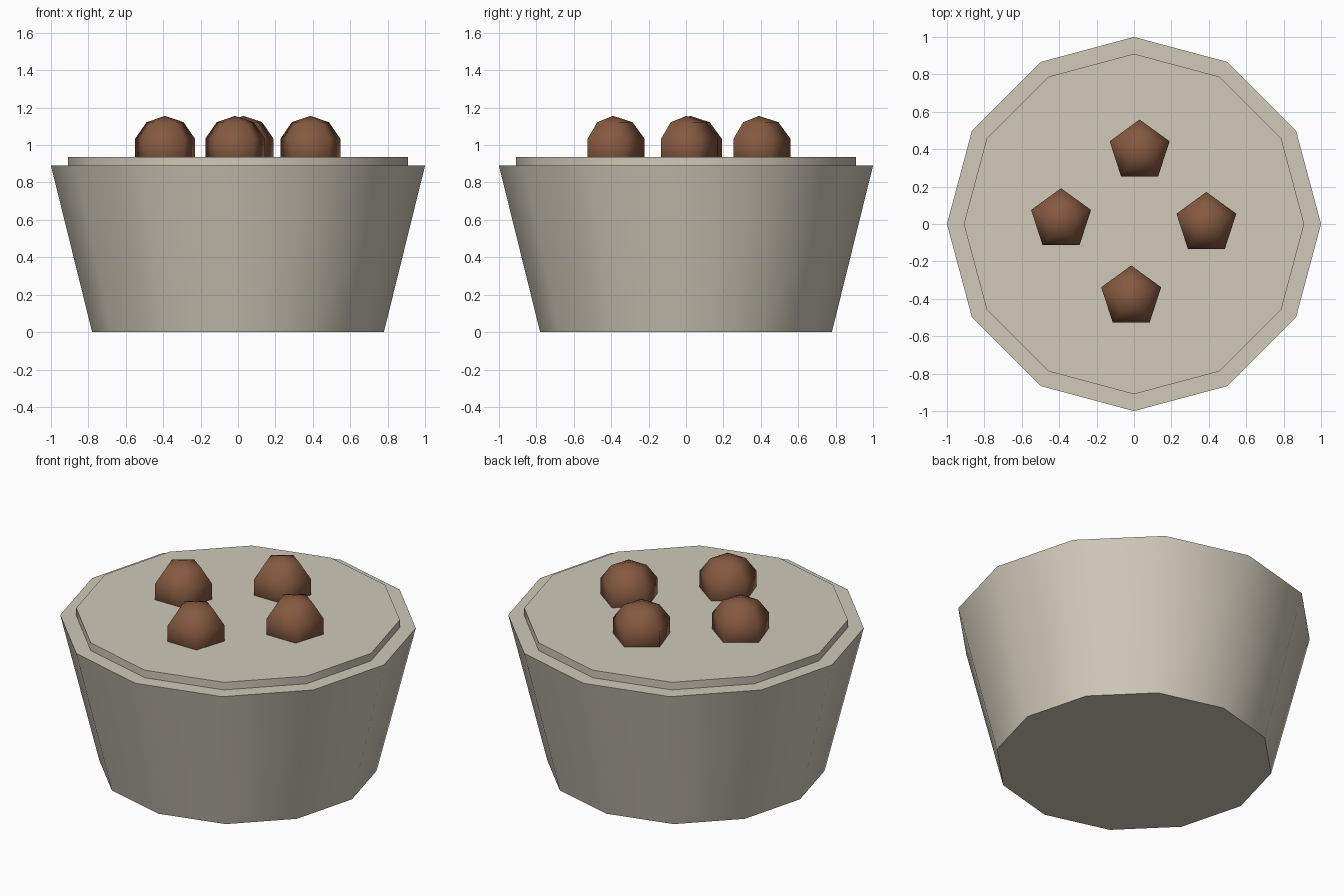
import bpy, bmesh, math

cube = bpy.data.objects.get("Cube")
if cube:
    bpy.data.objects.remove(cube)


def material(name, rgb):
    m = bpy.data.materials.new(name)
    m.use_nodes = True
    m.diffuse_color = (*rgb, 1)
    m.node_tree.nodes["Principled BSDF"].inputs["Base Color"].default_value = (*rgb, 1)
    return m


def lathe(name, profile, sides, mat, location=(0, 0, 0), angle=40):
    """Turn (radius, z) points into a closed body with a corner facing +y."""
    bm = bmesh.new()
    rings = []
    for r, z in profile:
        if r < 1e-5:
            rings.append([bm.verts.new((0, 0, z))] * sides)
            continue
        turns = [math.pi / 2 + math.tau * i / sides for i in range(sides)]
        rings.append([bm.verts.new((r * math.cos(a), r * math.sin(a), z)) for a in turns])
    for low, high in zip(rings, rings[1:]):
        for i in range(sides):
            j = (i + 1) % sides
            bm.faces.new(dict.fromkeys((low[i], low[j], high[j], high[i])))
    # Flat caps on open ends
    for ring, r in ((rings[0][::-1], profile[0][0]), (rings[-1], profile[-1][0])):
        if r > 1e-5:
            bm.faces.new(ring)
    bmesh.ops.recalc_face_normals(bm, faces=bm.faces)
    mesh = bpy.data.meshes.new(name)
    bm.to_mesh(mesh)
    bm.free()
    mesh.materials.append(mat)
    obj = bpy.data.objects.new(name, mesh)
    obj.location = location
    bpy.context.collection.objects.link(obj)
    bpy.ops.object.select_all(action="DESELECT")
    obj.select_set(True)
    bpy.context.view_layer.objects.active = obj
    bpy.ops.object.shade_smooth_by_angle(angle=math.radians(angle))
    return obj


cream = material("warm cream", (0.63, 0.585, 0.485))
brown = material("chocolate brown", (0.235, 0.1, 0.052))

# Tapered cup and the raised filling on top
lathe("cup", [(0.78, 0), (1, 0.89)], 12, cream)
lathe("filling", [(0.91, 0.87), (0.91, 0.937)], 12, cream)

# Low-poly balls sunk slightly into the filling
R = 0.177
ball = [(R * math.cos(t), R * math.sin(t)) for t in (math.radians(36 * k - 90) for k in range(6))]
spots = {"back": (0.03, 0.39), "front": (-0.015, -0.39),
         "left": (0.387, 0.003), "right": (-0.39, 0.023)}
for side, (x, y) in spots.items():
    lathe(side + "_ball", ball, 5, brown, (x, y, 0.979), angle=180)
